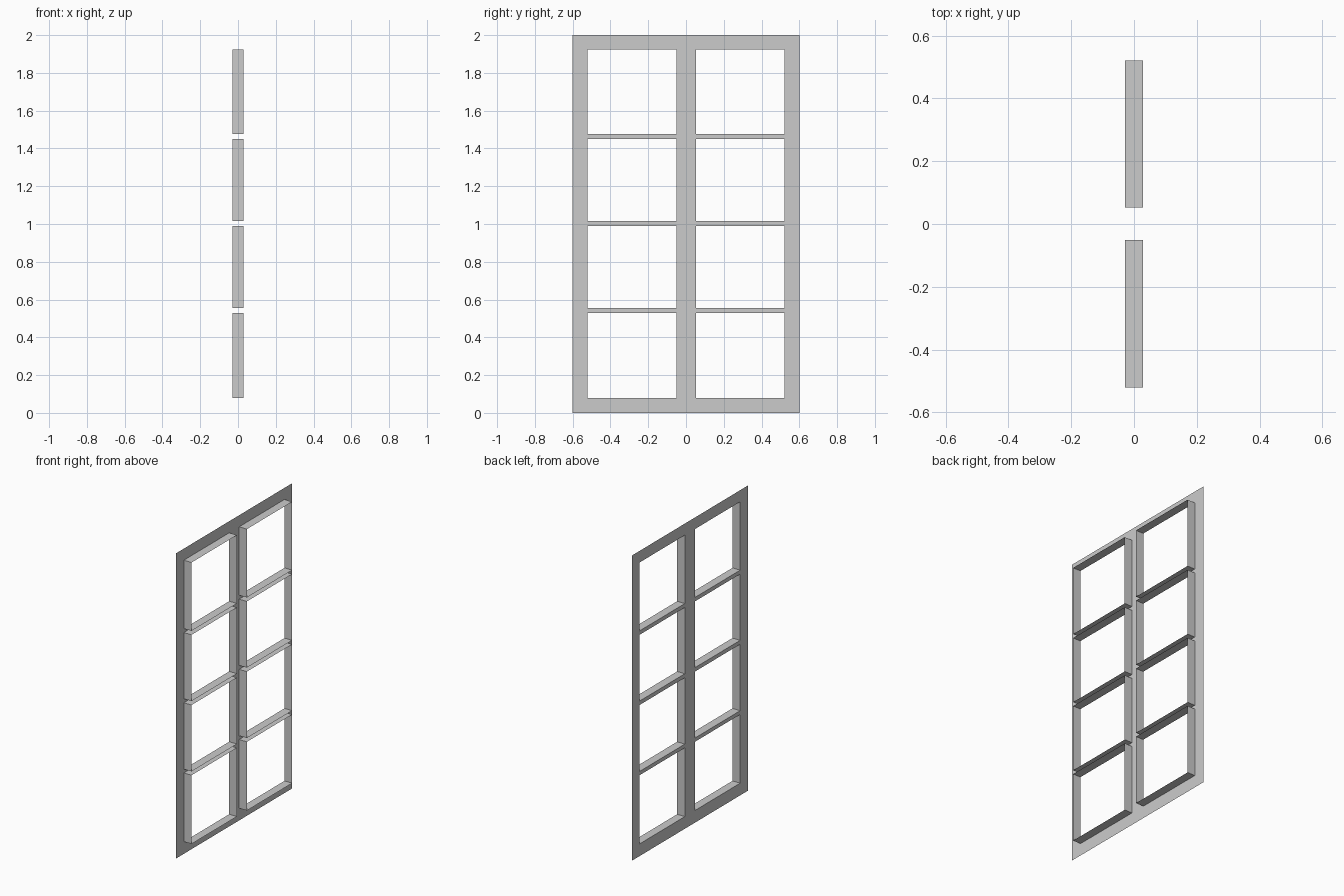
import bpy, bmesh

if "Cube" in bpy.data.objects:
    bpy.data.objects.remove(bpy.data.objects["Cube"])

X_BACK, X_FRONT = -0.028, 0.028
YS = [-0.6, -0.521, -0.051, 0.052, 0.521, 0.6]
ZS = [0, 0.08, 0.53, 0.555, 0.99, 1.016, 1.45, 1.476, 1.924, 2.0]


def is_pane(i, j):
    return i % 2 == 1 and j % 2 == 1


def make_object(name, bm):
    mesh = bpy.data.meshes.new(name)
    bm.to_mesh(mesh)
    bm.free()
    obj = bpy.data.objects.new(name, mesh)
    bpy.context.collection.objects.link(obj)
    return obj


# Flat window sheet with eight openings, facing -x
bm = bmesh.new()
grid = [[bm.verts.new((X_BACK, y, z)) for z in ZS] for y in YS]
for i in range(len(YS) - 1):
    for j in range(len(ZS) - 1):
        if not is_pane(i, j):
            bm.faces.new((grid[i][j], grid[i][j + 1],
                          grid[i + 1][j + 1], grid[i + 1][j]))

# Thin reveals extruded from the edges of each opening
rims = [e for e in bm.edges if e.is_boundary
        and all(abs(v.co.y) < 0.59 and 0.01 < v.co.z < 1.99 for v in e.verts)]
# split first so every opening has its own sleeve
result = bmesh.ops.extrude_edge_only(bm, edges=rims)
moved = [g for g in result["geom"] if isinstance(g, bmesh.types.BMVert)]
bmesh.ops.translate(bm, verts=moved, vec=(X_FRONT - X_BACK, 0, 0))
bmesh.ops.recalc_face_normals(bm, faces=bm.faces)
if sum(f.normal.x for f in bm.faces) > 0:
    bmesh.ops.reverse_faces(bm, faces=bm.faces)
make_object("window_frame", bm)
